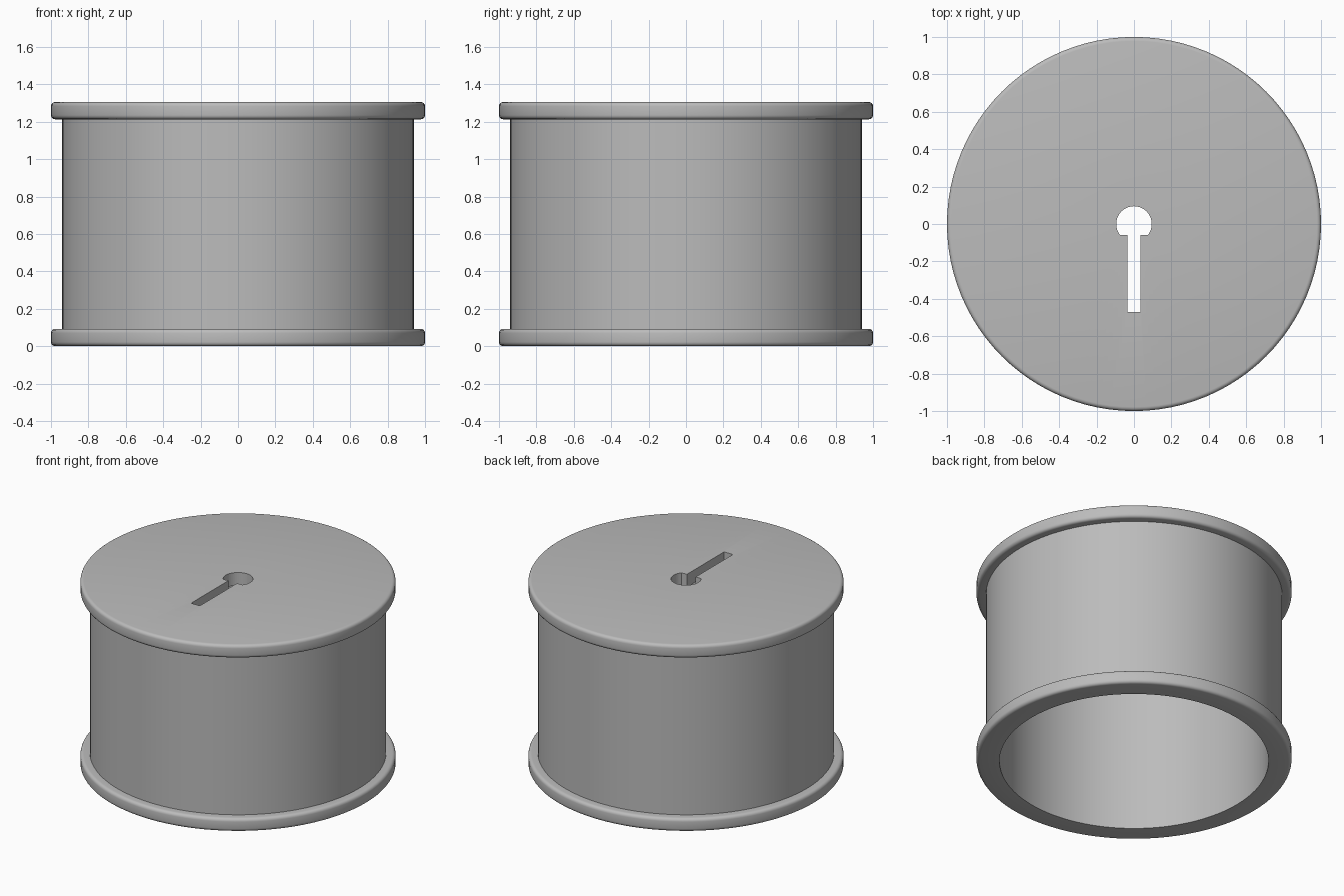
import bpy
import bmesh
from math import cos, sin, pi, radians, asin

if "Cube" in bpy.data.objects:
    bpy.data.objects.remove(bpy.data.objects["Cube"])

TOP, FLANGE_H, ROUND = 1.305, 0.092, 0.022
RIM_R, BODY_R, BORE_R = 1.0, 0.94, 0.853
LID, SEGMENTS = 0.09, 96

grey = bpy.data.materials.new("plain grey")
grey.use_nodes = True
colour = (0.5, 0.5, 0.5, 1)
grey.diffuse_color = colour
grey.node_tree.nodes["Principled BSDF"].inputs["Base Color"].default_value = colour


def make_object(name, bm):
    bmesh.ops.recalc_face_normals(bm, faces=bm.faces)
    mesh = bpy.data.meshes.new(name)
    bm.to_mesh(mesh)
    bm.free()
    mesh.materials.append(grey)
    obj = bpy.data.objects.new(name, mesh)
    bpy.context.collection.objects.link(obj)
    return obj


def rounded_rim(z_low, z_high):
    """Outer edge of a flange, from its upper corner to its lower one."""
    points = []
    for centre, start in ((z_high - ROUND, pi / 2), (z_low + ROUND, 0)):
        for i in range(5):
            a = start - i * pi / 8
            points.append((RIM_R - ROUND + ROUND * cos(a), centre + ROUND * sin(a)))
    return points


# Spool: lid, two flanges, barrel and open bore as one turned profile
profile = [(0, TOP)]
profile += rounded_rim(TOP - FLANGE_H, TOP)
profile += [(BODY_R, TOP - FLANGE_H), (BODY_R, FLANGE_H)]
profile += rounded_rim(0, FLANGE_H)
profile += [(BORE_R, 0), (BORE_R, TOP - LID), (0, TOP - LID)]

bm = bmesh.new()
verts = [bm.verts.new((r, 0, z)) for r, z in profile]
edges = [bm.edges.new(pair) for pair in zip(verts, verts[1:])]
bmesh.ops.spin(bm, geom=verts + edges, cent=(0, 0, 0), axis=(0, 0, 1),
               angle=2 * pi, steps=SEGMENTS, use_duplicate=False)
bmesh.ops.remove_doubles(bm, verts=bm.verts, dist=0.0001)
spool = make_object("spool", bm)

# Keyhole cutter: round hole with a flat lower side and a long slot
HOLE_R, FLAT_Y, SLOT_X, SLOT_Y = 0.095, -0.058, 0.034, -0.47
start = asin(FLAT_Y / HOLE_R)
sweep = pi - 2 * start
outline = [(HOLE_R * cos(start + sweep * i / 32), HOLE_R * sin(start + sweep * i / 32))
           for i in range(33)]
outline += [(-SLOT_X, FLAT_Y), (-SLOT_X, SLOT_Y), (SLOT_X, SLOT_Y), (SLOT_X, FLAT_Y)]
bm = bmesh.new()
face = bm.faces.new([bm.verts.new((x, y, TOP - 0.3)) for x, y in outline])
extruded = bmesh.ops.extrude_face_region(bm, geom=[face])["geom"]
bmesh.ops.translate(bm, vec=(0, 0, 0.5),
                    verts=[v for v in extruded if isinstance(v, bmesh.types.BMVert)])
cutter = make_object("keyhole_cutter", bm)
cutter.hide_render = True

# Cut the keyhole and shade the turned surfaces
bpy.ops.object.select_all(action="DESELECT")
spool.select_set(True)
bpy.context.view_layer.objects.active = spool
cut = spool.modifiers.new("keyhole", "BOOLEAN")
cut.operation = "DIFFERENCE"
cut.solver = "EXACT"
cut.object = cutter
bpy.ops.object.modifier_apply(modifier=cut.name)
bpy.data.objects.remove(cutter)
bpy.ops.object.shade_smooth_by_angle(angle=radians(30))
